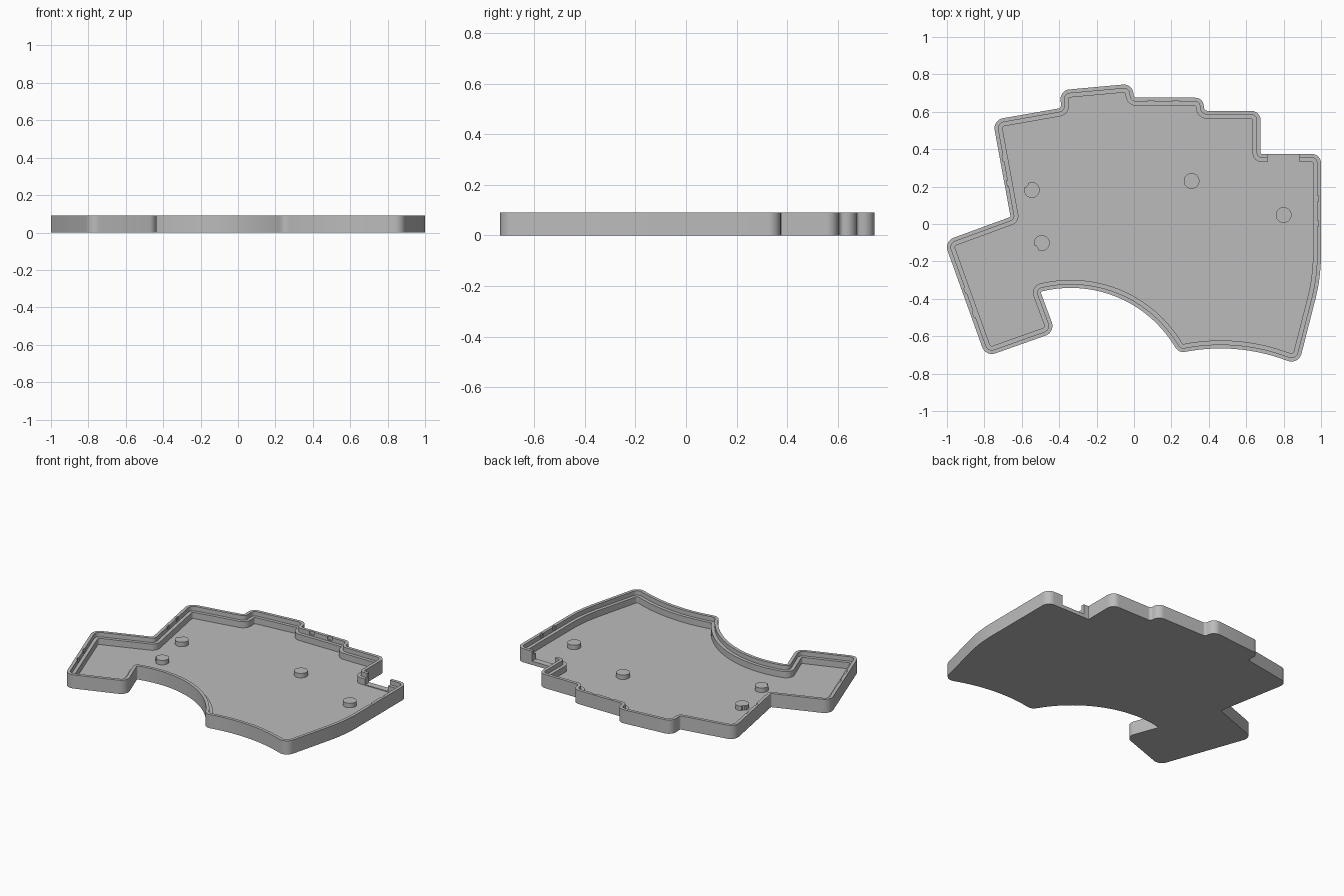
import bpy, bmesh, math
from mathutils import Vector, Matrix

if "Cube" in bpy.data.objects:
    bpy.data.objects.remove(bpy.data.objects["Cube"], do_unlink=True)

HEIGHT, FLOOR, LEDGE = 0.092, 0.02, 0.062
LIP, WALL = 0.021, 0.043

grey = bpy.data.materials.new("plain grey")
grey.use_nodes = True
colour = (0.5, 0.5, 0.5, 1)
grey.diffuse_color = colour
grey.node_tree.nodes["Principled BSDF"].inputs["Base Color"].default_value = colour

# Tray outline: corner x, y and fillet radius, anticlockwise
corners = [
    (-1.015, -.092, .055), (-.793, -.71, .055), (-.42, -.578, .055),
    (-.5, -.362, .008), (-.037, -.253, .65), (.24, -.69, .05),
    (.552, -.63, 1), (.88, -.754, .055), (1, -.284, 1),
    (1, .375, .05), (.677, .375, .005), (.677, .605, .05),
    (.375, .605, .02), (.37, .675, .045), (0, .675, .015),
    (-.01, .75, .05), (-.395, .715, .05), (-.39, .62, .015),
    (-.755, .556, .055), (-.66, .038, .008),
]


def outline(inset):
    """Filleted outline moved inward; always the same number of points."""
    pts = []
    for i, (x, y, r) in enumerate(corners):
        p = Vector((x, y))
        before = Vector(corners[i - 1][:2])
        after = Vector(corners[(i + 1) % len(corners)][:2])
        a, b = (p - before).normalized(), (after - p).normalized()
        turn = math.atan2(a.x * b.y - a.y * b.x, a.dot(b))
        side = math.copysign(1, turn)
        normal = Vector((-a.y, a.x))
        centre = p - a * r * math.tan(abs(turn) / 2) + normal * side * r
        radius = r - side * inset
        steps = 24 if r > 0.1 else 8
        for k in range(steps + 1):
            spoke = Matrix.Rotation(turn * k / steps, 2) @ normal
            pts.append(centre - spoke * side * radius)
    return pts


def finish(bm, name):
    bmesh.ops.recalc_face_normals(bm, faces=bm.faces)
    mesh = bpy.data.meshes.new(name)
    bm.to_mesh(mesh)
    bm.free()
    mesh.materials.append(grey)
    obj = bpy.data.objects.new(name, mesh)
    bpy.context.collection.objects.link(obj)
    return obj


def select(obj):
    bpy.ops.object.select_all(action='DESELECT')
    obj.select_set(True)
    bpy.context.view_layer.objects.active = obj


def loft(name, rings):
    """Join (points, z) rings into a closed skin with flat end caps."""
    bm = bmesh.new()
    loops = [[bm.verts.new((p.x, p.y, z)) for p in pts] for pts, z in rings]
    for low, high in zip(loops, loops[1:]):
        for i in range(len(low)):
            bm.faces.new((low[i - 1], low[i], high[i], high[i - 1]))
    bm.faces.new(loops[0])
    bm.faces.new(loops[-1])
    return finish(bm, name)


def add_box(bm, x, y, z, size, angle=0):
    place = (Matrix.Translation((x, y, z)) @ Matrix.Rotation(angle, 4, 'Z')
             @ Matrix.Diagonal((*size, 1)))
    bmesh.ops.create_cube(bm, size=1, matrix=place)


# Floor, outer wall and stepped inner ledge
tray = loft("tray", [
    (outline(0), 0), (outline(0), HEIGHT), (outline(LIP), HEIGHT),
    (outline(LIP), LEDGE), (outline(WALL), LEDGE), (outline(WALL), FLOOR),
])

# Connector opening in the back wall, and paired clip slots in the lip
cut = bmesh.new()
add_box(cut, .8, .36, .075, (.17, .08, .1))
for edge, x, y in ((1, -.895, -.425), (9, .99, .07), (14, .158, .675), (19, -.705, .28)):
    # Each slot pair is projected onto its own outline edge
    start = Vector(corners[edge - 1][:2])
    if edge == 1:
        start = Vector(corners[0][:2])
    along = (Vector(corners[edge][:2]) - start).normalized()
    inward = Vector((-along.y, along.x))
    middle = start + along * (Vector((x, y)) - start).dot(along)
    for offset in (-.067, .067):
        spot = middle + along * offset + inward * (LIP - .002)
        add_box(cut, spot.x, spot.y, .085, (.032, .01, .03),
                math.atan2(along.y, along.x))
cutter = finish(cut, "cutter")
cutter.hide_render = True
select(tray)
boolean = tray.modifiers.new("openings", 'BOOLEAN')
boolean.operation = 'DIFFERENCE'
boolean.solver = 'EXACT'
boolean.object = cutter
bpy.ops.object.modifier_apply(modifier=boolean.name)
bpy.data.objects.remove(cutter, do_unlink=True)
bpy.ops.object.shade_smooth_by_angle(angle=math.radians(30))

# Round pegs; the two on the right side have a small nick
pegs = [("back_right_peg", -.546, .182, 140), ("front_right_peg", -.493, -.102, 220),
        ("back_left_peg", .308, .23, None), ("front_left_peg", .8, .048, None)]
for name, x, y, nick in pegs:
    ring = []
    for deg in range(0, 360, 10):
        r = .034 if nick and abs(deg - nick) <= 10 else .042
        a = math.radians(deg)
        ring.append(Vector((x + r * math.cos(a), y + r * math.sin(a))))
    peg = loft(name, [(ring, FLOOR - .01), (ring, .05)])
    select(peg)
    bpy.ops.object.shade_smooth_by_angle(angle=math.radians(30))
